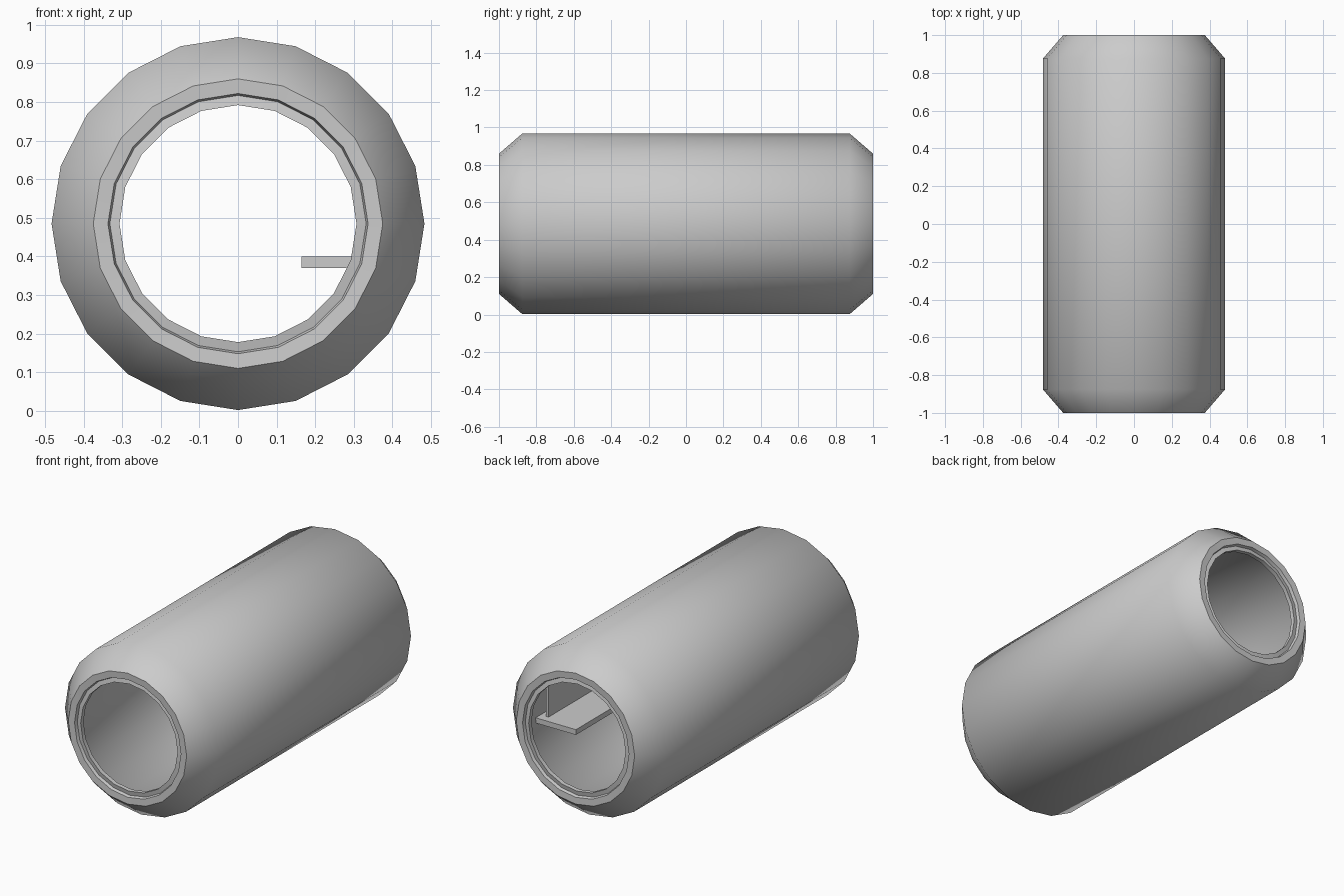
import bpy, bmesh, math

if "Cube" in bpy.data.objects:
    bpy.data.objects.remove(bpy.data.objects["Cube"])

SIDES = 20
RADIUS = 0.483
CZ = 0.485


def finish(name, bm):
    bmesh.ops.recalc_face_normals(bm, faces=bm.faces)
    me = bpy.data.meshes.new(name)
    bm.to_mesh(me)
    bm.free()
    ob = bpy.data.objects.new(name, me)
    bpy.context.collection.objects.link(ob)
    return ob


def box(name, x0, x1, y0, y1, z0, z1):
    bm = bmesh.new()
    bmesh.ops.create_cube(bm, size=1)
    for v in bm.verts:
        v.co.x = x0 + (v.co.x + 0.5) * (x1 - x0)
        v.co.y = y0 + (v.co.y + 0.5) * (y1 - y0)
        v.co.z = z0 + (v.co.z + 0.5) * (z1 - z0)
    return finish(name, bm)


# hollow shell: closed (radius, y) profile turned around the y axis
half = [(RADIUS, 0.875), (0.375, 1.0), (0.337, 0.998), (0.332, 0.98),
        (0.307, 0.985), (0.307, 0.96), (0.355, 0.94), (0.435, 0.85)]
profile = half + [(r, -y) for r, y in reversed(half)]
bm = bmesh.new()
rings = []
for i in range(SIDES):
    a = 2 * math.pi * i / SIDES
    rings.append([bm.verts.new((r * math.cos(a), y, CZ + r * math.sin(a)))
                  for r, y in profile])
n = len(profile)
for i in range(SIDES):
    a, b = rings[i], rings[(i + 1) % SIDES]
    for k in range(n):
        j = (k + 1) % n
        bm.faces.new((a[k], a[j], b[j], b[k]))
shell = finish("tube_shell", bm)
bpy.context.view_layer.objects.active = shell
shell.select_set(True)
bpy.ops.object.shade_smooth_by_angle(angle=math.radians(50))

# bench inside, along the right wall
box("bench_seat", 0.165, 0.42, -0.76, 0.76, 0.37, 0.40)
box("bench_back", 0.37, 0.385, -0.715, 0.715, 0.40, 0.60)
